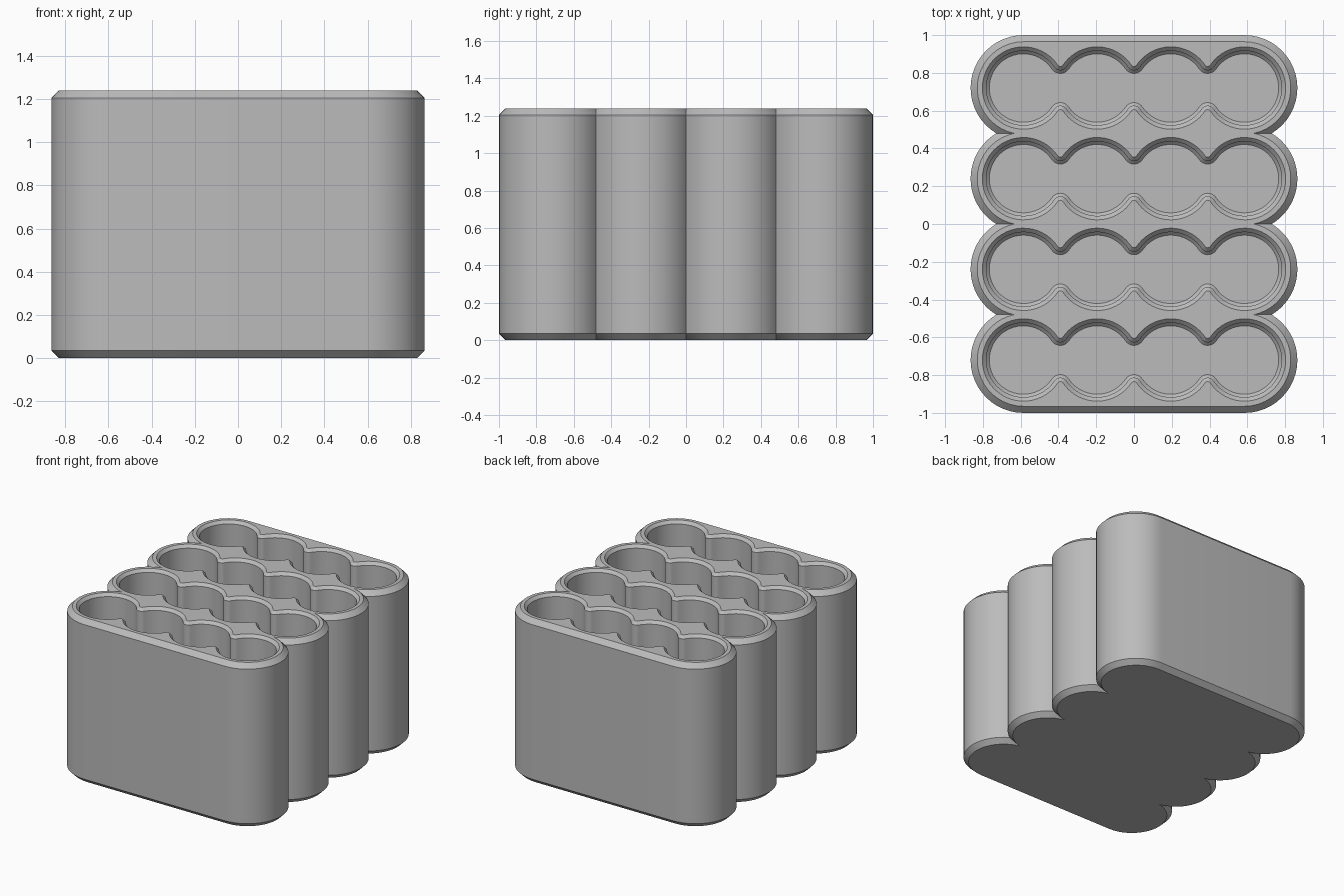
import bpy, bmesh
from math import sin, cos, asin, atan2, hypot, pi
from mathutils import Vector

if "Cube" in bpy.data.objects:
    bpy.data.objects.remove(bpy.data.objects["Cube"], do_unlink=True)

ROWS, PITCH_Y, PITCH_X = 4, 0.48, 0.39
END_X = 1.5 * PITCH_X          # centre of the outermost cell
OUTER_R, CELL_R = 0.28, 0.197
HEIGHT, FLOOR, BEVEL = 1.24, 0.08, 0.035
SEG = 20
row_centres = [(i - (ROWS - 1) / 2) * PITCH_Y for i in range(ROWS)]


def arc(cx, cy, r, a, b, n=SEG):
    """Points along an arc, leaving out the last one."""
    return [(cx + r * cos(a + (b - a) * k / n), cy + r * sin(a + (b - a) * k / n))
            for k in range(n)]


def with_opposite(points):
    return points + [(-x, -y) for x, y in points]


def body_outline(r):
    """Lobed outline: one round end per row, straight front and back."""
    valley = asin(PITCH_Y / 2 / r)
    pts = []
    for i, y in enumerate(row_centres):
        start = -pi / 2 if i == 0 else -valley
        end = pi / 2 if i == ROWS - 1 else valley
        pts += arc(END_X, y, r, start, end)
    pts.append((END_X, row_centres[-1] + r))
    return with_opposite(pts)


def pocket_outline(grow):
    """Four joined round cells with rounded necks, offset outward by grow."""
    fillet = 0.038
    half = PITCH_X / 2
    rise = ((CELL_R + fillet) ** 2 - half ** 2) ** 0.5
    t = atan2(rise, half)
    pts = []
    for i in range(4):
        x = END_X - i * PITCH_X
        pts += arc(x, 0, CELL_R + grow, 0 if i == 0 else t, pi if i == 3 else pi - t)
        if i < 3:
            pts += arc(x - half, rise, fillet - grow, -t, t - pi, 8)
    return with_opposite(pts)


def add_ring(bm, outline, z, dy=0):
    return [bm.verts.new((x, y + dy, z)) for x, y in outline]


def skin(bm, rings):
    for low, high in zip(rings, rings[1:]):
        for k in range(len(low)):
            j = (k + 1) % len(low)
            bm.faces.new((low[k], low[j], high[j], high[k]))


bm = bmesh.new()

# Outer shell with bevelled bottom and top edges
steps = [0, 0.35, 0.7, 1]
levels = [(OUTER_R - BEVEL * (1 - s), BEVEL * s) for s in steps]
levels += [(r, HEIGHT - z) for r, z in reversed(levels)]
shell = [add_ring(bm, body_outline(r), z) for r, z in levels]
skin(bm, shell)
bm.faces.new(list(reversed(shell[0])))
rims = [shell[-1]]

# Pockets, with a bevelled mouth and a bevelled floor edge
pocket_levels = [(0.021, HEIGHT), (0, HEIGHT - 0.021), (0, FLOOR + 0.016), (-0.016, FLOOR)]
for y in row_centres:
    pocket = [add_ring(bm, pocket_outline(g), z, y) for g, z in pocket_levels]
    skin(bm, pocket)
    bm.faces.new(pocket[-1])
    rims.append(pocket[0])

# Flat top between the shell and the pocket mouths
rim_edges = [bm.edges.get((ring[k - 1], ring[k])) for ring in rims for k in range(len(ring))]
bmesh.ops.triangle_fill(bm, edges=rim_edges, use_beauty=True, normal=Vector((0, 0, 1)))
bmesh.ops.recalc_face_normals(bm, faces=bm.faces[:])

mesh = bpy.data.meshes.new("cell_holder")
bm.to_mesh(mesh)
bm.free()
holder = bpy.data.objects.new("cell_holder", mesh)
bpy.context.collection.objects.link(holder)

# Plain grey plastic
grey = bpy.data.materials.new("grey_plastic")
grey.use_nodes = True
colour = (0.5, 0.5, 0.5, 1)
grey.diffuse_color = colour
grey.node_tree.nodes["Principled BSDF"].inputs["Base Color"].default_value = colour
mesh.materials.append(grey)

bpy.ops.object.select_all(action="DESELECT")
holder.select_set(True)
bpy.context.view_layer.objects.active = holder
bpy.ops.object.shade_smooth_by_angle(angle=pi / 6)
